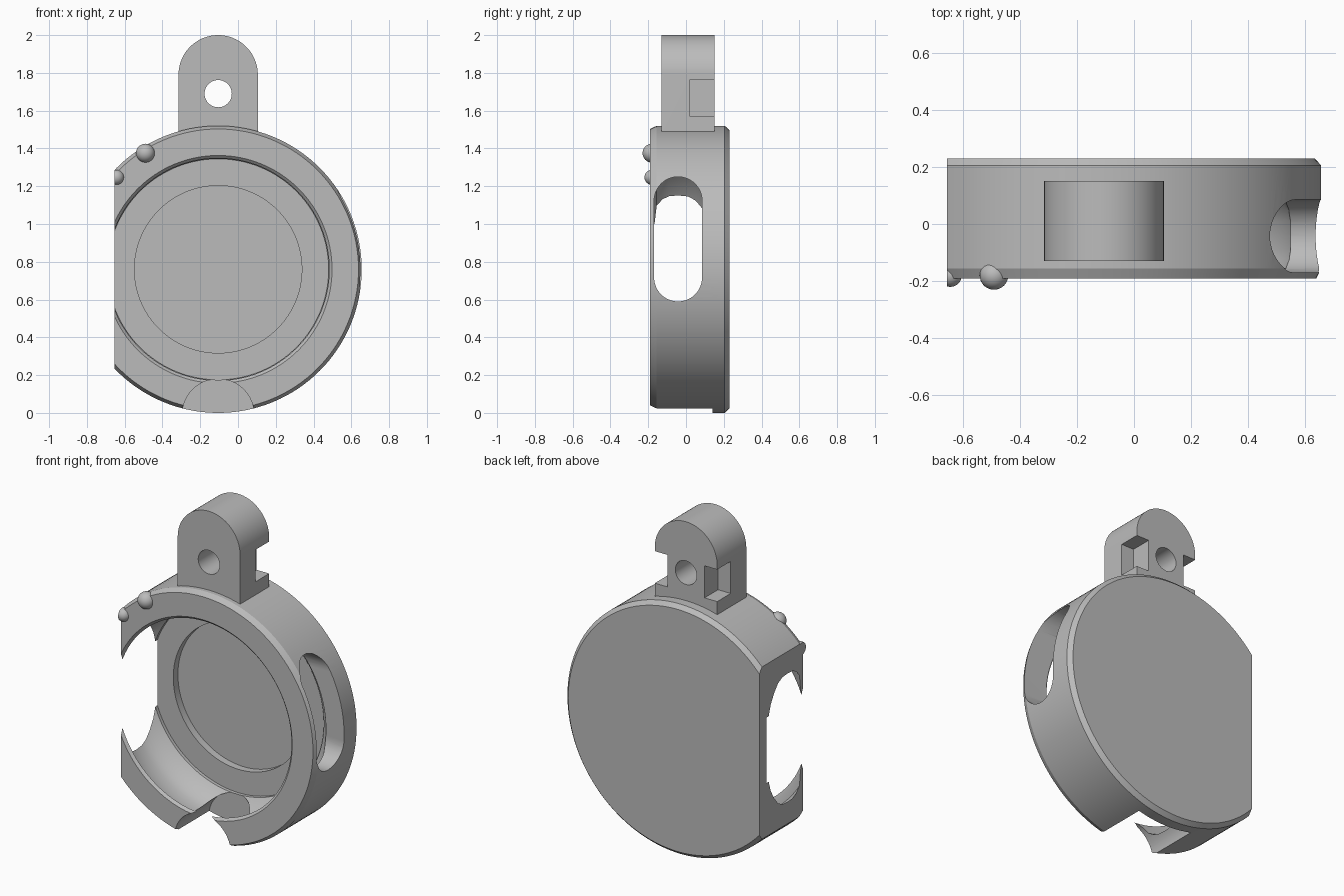
import bpy, bmesh, math
from mathutils import Matrix, Vector

if "Cube" in bpy.data.objects:
    bpy.data.objects.remove(bpy.data.objects["Cube"], do_unlink=True)

CX, CZ, R = -0.105, 0.76, 0.76      # disc centre and radius
FLAT_X = -0.655                     # flat side of the disc

grey = bpy.data.materials.new("plain grey")
grey.use_nodes = True
grey.diffuse_color = (0.5, 0.5, 0.5, 1)
grey.node_tree.nodes["Principled BSDF"].inputs["Base Color"].default_value = (0.5, 0.5, 0.5, 1)


def finish(name, bm):
    bmesh.ops.recalc_face_normals(bm, faces=bm.faces)
    mesh = bpy.data.meshes.new(name)
    bm.to_mesh(mesh)
    bm.free()
    obj = bpy.data.objects.new(name, mesh)
    mesh.materials.append(grey)
    bpy.context.collection.objects.link(obj)
    return obj


def box(name, lo, hi):
    bm = bmesh.new()
    bmesh.ops.create_cube(bm, size=1)
    lo, hi = Vector(lo), Vector(hi)
    for v in bm.verts:
        v.co = (lo + hi) / 2 + Vector(a * b for a, b in zip(v.co, hi - lo))
    return finish(name, bm)


def prism(name, outline, shift):
    bm = bmesh.new()
    face = bm.faces.new([bm.verts.new(p) for p in outline])
    moved = bmesh.ops.extrude_face_region(bm, geom=[face])["geom"]
    bmesh.ops.translate(bm, vec=shift, verts=[g for g in moved if isinstance(g, bmesh.types.BMVert)])
    return finish(name, bm)


def arc(radius, start, end, n):
    angles = [math.radians(start + (end - start) * i / n) for i in range(n + 1)]
    return [(radius * math.cos(a), radius * math.sin(a)) for a in angles]


def cylinder_y(name, x, z, r, y0, y1):
    ring = arc(r, 0, 360, 64)[:-1]
    return prism(name, [(x + a, y0, z + b) for a, b in ring], (0, y1 - y0, 0))


def cut(obj, *cutters):
    for c in cutters:
        mod = obj.modifiers.new("cut", 'BOOLEAN')
        mod.operation, mod.solver, mod.object = 'DIFFERENCE', 'EXACT', c
    bpy.context.view_layer.update()
    graph = bpy.context.evaluated_depsgraph_get()
    mesh = bpy.data.meshes.new_from_object(obj.evaluated_get(graph))
    obj.modifiers.clear()
    obj.data = mesh
    for c in cutters:
        bpy.data.objects.remove(c, do_unlink=True)


def smooth(obj):
    bpy.ops.object.select_all(action='DESELECT')
    obj.select_set(True)
    bpy.context.view_layer.objects.active = obj
    bpy.ops.object.shade_smooth_by_angle(angle=math.radians(25))


# Round case: lathed (radius, y) profile with a rounded cavity and front lip
profile = [(0, .23), (.737, .23), (R, .205), (R, -.155), (.743, -.19),
           (.603, -.19), (.588, -.175), (.605, -.165), (.645, -.155), (.663, -.125),
           (.673, -.09), (.675, -.04), (.672, .01), (.66, .05), (.638, .085),
           (.61, .12), (.585, .14), (.585, .16), (.443, .16), (.443, .205), (0, .205)]
bm = bmesh.new()
verts = [bm.verts.new((r, y, 0)) for r, y in profile]
edges = [bm.edges.new(pair) for pair in zip(verts, verts[1:])]
bmesh.ops.spin(bm, geom=verts + edges, cent=(0, 0, 0), axis=(0, 1, 0),
               angle=math.tau, steps=128, use_merge=True)
bmesh.ops.remove_doubles(bm, verts=bm.verts, dist=1e-4)
bmesh.ops.translate(bm, vec=(CX, 0, CZ), verts=bm.verts)
case = finish("round_case", bm)

# Side slot outline, running along x
slot = [(y - .042, z + 1.123) for y, z in arc(.127, 0, 180, 24)]
slot += [(y - .042, z + .717) for y, z in arc(.127, 180, 360, 24)]
cut(case,
    box("flat_cutter", (-2, -1, -1), (FLAT_X, 1, 3)),
    prism("slot_cutter", [(.15, y, z) for y, z in slot], (1, 0, 0)),
    cylinder_y("bottom_notch_cutter", CX, -.01, .19, -.5, .14))
smooth(case)

# Hanging tab with rounded top, hole and two rear corner notches
outline = [(CX + x, -.13, 1.79 + z) for x, z in arc(.21, 0, 180, 40)]
outline += [(CX - .21, -.13, 1.465), (CX + .21, -.13, 1.465)]
tab = prism("hanging_tab", outline, (0, .28, 0))
notches = [box("tab_notch_cutter", (CX + s * .21 - .085, .02, 1.57), (CX + s * .21 + .085, .3, 1.765))
           for s in (-1, 1)]
cut(tab, cylinder_y("tab_hole_cutter", CX, 1.69, .072, -.5, .5), *notches)
smooth(tab)

# Small round bumps on the front rim
for name, x, z, r in (("large_bump", -.49, 1.375, .05), ("small_bump", -.643, 1.247, .04)):
    bm = bmesh.new()
    bmesh.ops.create_uvsphere(bm, u_segments=32, v_segments=16, radius=r,
                              matrix=Matrix.Translation((x, -.18, z)))
    bump = finish(name, bm)
    if x - r < FLAT_X:
        cut(bump, box("bump_cutter", (-2, -1, 0), (FLAT_X, 1, 2)))
    smooth(bump)
